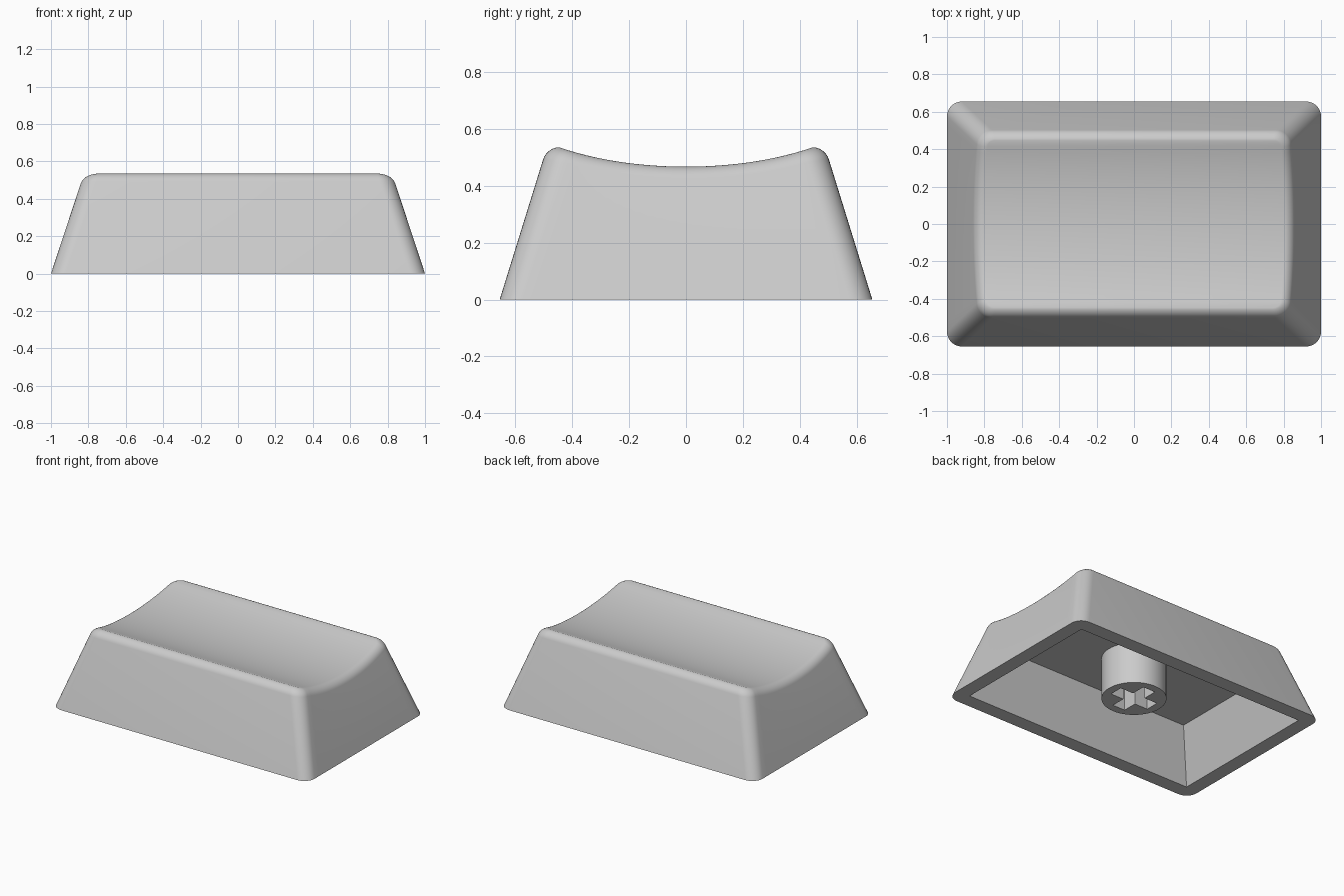
import bpy, bmesh, math

if "Cube" in bpy.data.objects:
    bpy.data.objects.remove(bpy.data.objects["Cube"])

HX, HY = 1.0, 0.655          # half footprint
SX, SY = 0.33, 0.31          # wall draft per unit of height
CORNER, FILLET = 0.08, 0.042 # vertical corner radius, top edge radius
DISH_Z, DISH_R = 0.467, 1.57 # lowest point and radius of the scooped top
CEILING = 0.36

plastic = bpy.data.materials.new("light_grey_plastic")
plastic.diffuse_color = (0.6, 0.6, 0.6, 1)
plastic.use_nodes = True
plastic.node_tree.nodes["Principled BSDF"].inputs["Base Color"].default_value = plastic.diffuse_color


def make(name, bm):
    bmesh.ops.recalc_face_normals(bm, faces=bm.faces)
    me = bpy.data.meshes.new(name)
    bm.to_mesh(me)
    bm.free()
    ob = bpy.data.objects.new(name, me)
    bpy.context.collection.objects.link(ob)
    me.materials.append(plastic)
    return ob


def loft(name, bottom, top):
    """Closed solid between two matching loops of points."""
    bm = bmesh.new()
    a = [bm.verts.new(p) for p in bottom]
    b = [bm.verts.new(p) for p in top]
    n = len(a)
    for i in range(n):
        j = (i + 1) % n
        bm.faces.new((a[i], a[j], b[j], b[i]))
    bm.faces.new(a[::-1])
    bm.faces.new(b)
    return make(name, bm)


def cut(ob, cutter):
    mod = ob.modifiers.new("cut", 'BOOLEAN')
    mod.operation, mod.solver, mod.object = 'DIFFERENCE', 'EXACT', cutter
    bpy.context.view_layer.objects.active = ob
    bpy.ops.object.modifier_apply(modifier=mod.name)
    bpy.data.objects.remove(cutter)


def smooth(ob, angle):
    bpy.ops.object.select_all(action='DESELECT')
    ob.select_set(True)
    bpy.context.view_layer.objects.active = ob
    bpy.ops.object.shade_smooth_by_angle(angle=math.radians(angle))


# Right half of the rounded outline: (corner side, arc angle) or straight side steps
ARC, SIDE = 8, 24
outline = [(-1, -90 + 90 * i / ARC) for i in range(ARC + 1)]
outline += [(-1 + 2 * i / SIDE, 0) for i in range(1, SIDE)]
outline += [(1, 90 * i / ARC) for i in range(ARC + 1)]


def outline_xy(step, z, inset):
    side, deg = step
    a = math.radians(deg)
    r = CORNER - inset
    x = HX - SX * z - CORNER + r * math.cos(a)
    y = side * (HY - SY * z - CORNER) + r * math.sin(a)
    return x, y


def dish(y):
    return DISH_Z + DISH_R - math.sqrt(DISH_R ** 2 - y * y)


def ring(bm, phi):
    """Outline loop; phi None is the base, otherwise the angle along the top fillet."""
    pts = []
    for step in outline:
        if phi is None:
            z, inset = 0, 0
        else:
            inset = FILLET * (1 - math.cos(phi))
            y = outline_xy(step, 0.5, FILLET)[1]
            z = dish(y) - FILLET * (1 - math.sin(phi))
        pts.append((*outline_xy(step, z, inset), z))
    pts += [(-x, y, z) for x, y, z in reversed(pts)]
    return [bm.verts.new(p) for p in pts]


# Cap shell: drafted walls, rounded upper rim and scooped top
bm = bmesh.new()
rings = [ring(bm, None)] + [ring(bm, math.pi / 2 * k / 7) for k in range(8)]
n = len(rings[0])
for lo, hi in zip(rings, rings[1:]):
    for i in range(n):
        j = (i + 1) % n
        bm.faces.new((lo[i], lo[j], hi[j], hi[i]))
bm.faces.new(rings[0][::-1])
top = rings[-1]
for i in range(n // 2 - 1):
    bm.faces.new((top[i], top[i + 1], top[n - 2 - i], top[n - 1 - i]))
shell = make("cap_shell", bm)


# Hollow underside with drafted walls
def rect(x, y, z):
    return [(-x, -y, z), (x, -y, z), (x, y, z), (-x, y, z)]


def cavity(z):
    return rect(0.9 - SX * z, 0.553 - SY * z, z)


cut(shell, loft("cavity_cutter", cavity(-0.05), cavity(CEILING)))
smooth(shell, 35)


# Round stem with a cross-shaped socket
def circle(r, z, n=48):
    return [(r * math.cos(2 * math.pi * i / n), r * math.sin(2 * math.pi * i / n), z)
            for i in range(n)]


def plus(l, w, z):
    arm = [(l, -w), (l, w), (w, w)]
    pts = []
    for c, s in ((1, 0), (0, 1), (-1, 0), (0, -1)):
        pts += [(c * x - s * y, s * x + c * y, z) for x, y in arm]
    return pts


stem = loft("stem", circle(0.207, 0.07), circle(0.207, CEILING + 0.02))
cut(stem, loft("socket_cutter", plus(0.15, 0.048, 0), plus(0.15, 0.048, 0.5)))
smooth(stem, 35)
